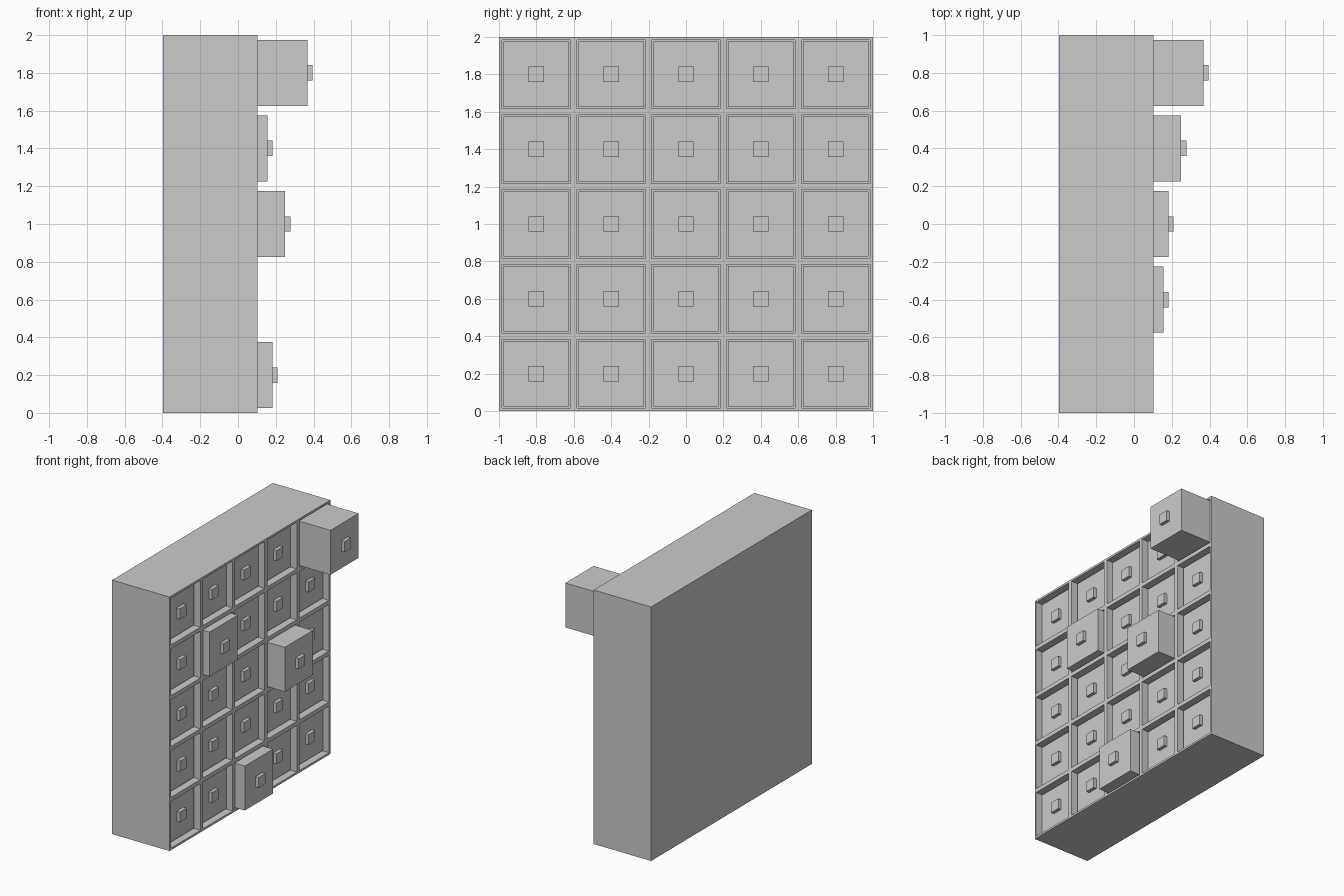
import bpy, bmesh
from mathutils import Vector

if "Cube" in bpy.data.objects:
    bpy.data.objects.remove(bpy.data.objects["Cube"])

N, PITCH = 5, 0.4
BACK, FRONT = -0.396, 0.104
OPENING, DRAWER, LENGTH = 0.354, 0.35, 0.42
KNOB, KNOB_DEPTH = 0.082, 0.027
CLOSED_X = 0.056
# pulled-out drawers: (column, row) -> x of the drawer front
PULLED = {(4, 4): 0.368, (1, 3): 0.155, (3, 2): 0.25, (2, 0): 0.182}


def finish(bm, name):
    bmesh.ops.recalc_face_normals(bm, faces=bm.faces)
    me = bpy.data.meshes.new(name)
    bm.to_mesh(me)
    bm.free()
    ob = bpy.data.objects.new(name, me)
    bpy.context.collection.objects.link(ob)
    return ob


def box(name, lo, hi):
    bm = bmesh.new()
    bmesh.ops.create_cube(bm, size=1)
    lo, hi = Vector(lo), Vector(hi)
    for v in bm.verts:
        v.co = (lo + hi) / 2 + v.co * (hi - lo)
    return finish(bm, name)


# Cabinet: front grid thickened backwards, with a compartment sunk in each cell
bm = bmesh.new()
grid = [[bm.verts.new((FRONT, -1 + i * PITCH, j * PITCH)) for j in range(N + 1)]
        for i in range(N + 1)]
cells = [bm.faces.new((grid[i][j], grid[i + 1][j], grid[i + 1][j + 1], grid[i][j + 1]))
         for i in range(N) for j in range(N)]
ext = bmesh.ops.extrude_face_region(bm, geom=cells, use_keep_orig=True)["geom"]
bmesh.ops.translate(bm, vec=(BACK - FRONT, 0, 0),
                    verts=[g for g in ext if isinstance(g, bmesh.types.BMVert)])
bmesh.ops.recalc_face_normals(bm, faces=bm.faces)
fronts = [f for f in bm.faces if all(abs(v.co.x - FRONT) < 1e-5 for v in f.verts)]
bmesh.ops.inset_individual(bm, faces=fronts, thickness=(PITCH - OPENING) / 2)
sunk = bmesh.ops.extrude_discrete_faces(bm, faces=fronts)["faces"]
bmesh.ops.translate(bm, vec=(BACK + 0.02 - FRONT, 0, 0),
                    verts=list({v for f in sunk for v in f.verts}))
finish(bm, "cabinet")

# Drawers with square knobs
for col in range(N):
    for row in range(N):
        x = PULLED.get((col, row), CLOSED_X)
        y, z = -0.8 + col * PITCH, 0.2 + row * PITCH
        d, k = DRAWER / 2, KNOB / 2
        box(f"drawer_{col}_{row}", (x - LENGTH, y - d, z - d), (x, y + d, z + d))
        box(f"knob_{col}_{row}", (x - 0.005, y - k, z - k), (x + KNOB_DEPTH, y + k, z + k))
